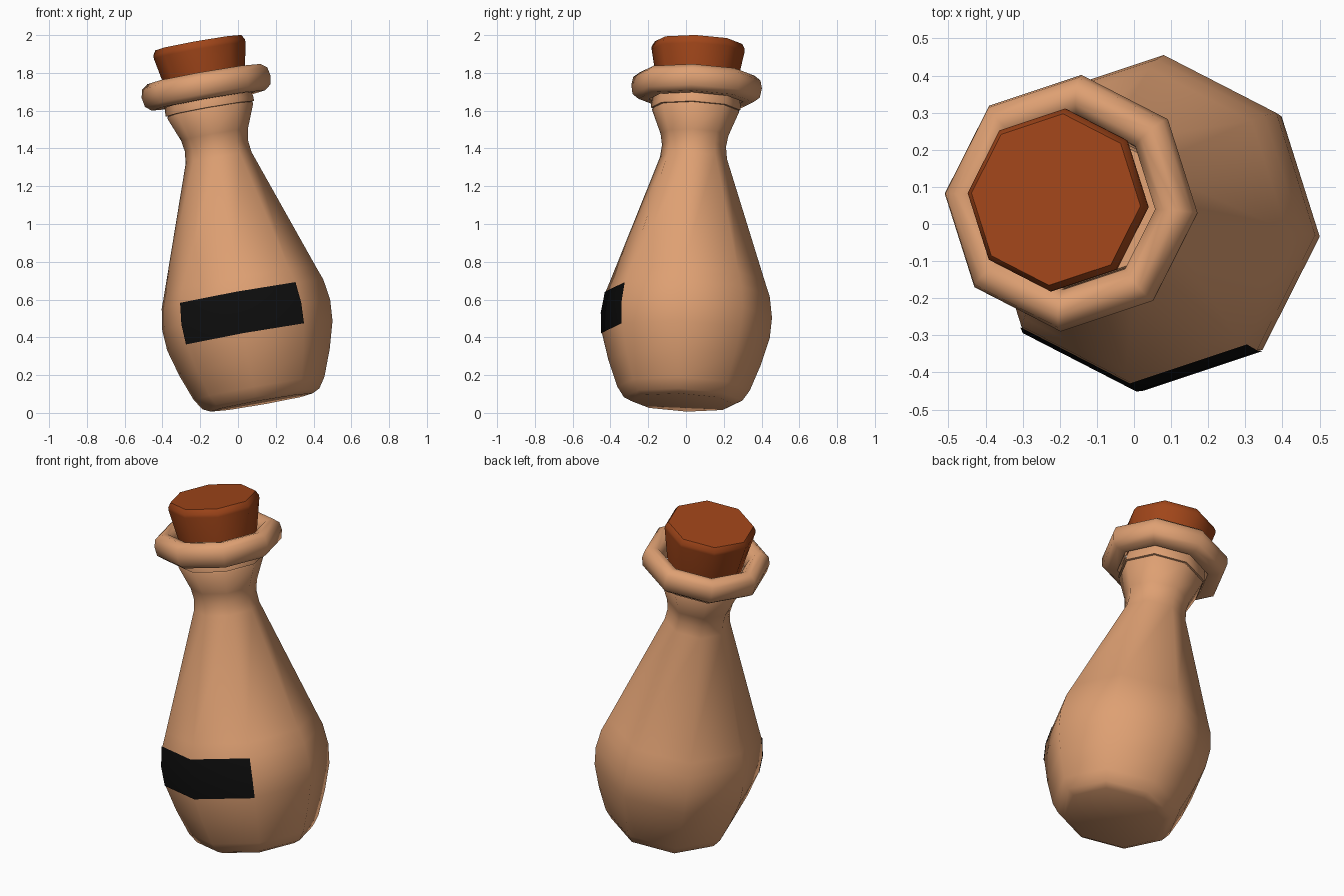
import bpy, bmesh, math
from mathutils import Matrix, Vector

if "Cube" in bpy.data.objects:
    bpy.data.objects.remove(bpy.data.objects["Cube"])

SIDES = 8
TURN = math.radians(-4.5)

# The whole bottle leans: base point plus tilted axis
AXIS = Vector((-0.176, 0.043, 1.0))
LEAN = (Matrix.Translation((0.125, -0.016, 0.055))
        @ Vector((0, 0, 1)).rotation_difference(AXIS).to_matrix().to_4x4())


def material(name, rgb):
    m = bpy.data.materials.new(name)
    m.diffuse_color = (*rgb, 1)
    m.use_nodes = True
    m.node_tree.nodes["Principled BSDF"].inputs["Base Color"].default_value = m.diffuse_color
    return m


def lathe(name, profile, mat, first=0, count=SIDES, closed=False, caps=True, smooth=50):
    """Sweep (radius, height) points around the leaning axis, over count facets."""
    bm = bmesh.new()
    full = count == SIDES
    cols = count if full else count + 1
    rows = []
    for r, t in profile:
        angles = [TURN + (first + i) * math.tau / SIDES for i in range(cols)]
        rows.append([bm.verts.new((r * math.cos(a), r * math.sin(a), t)) for a in angles])
    pairs = list(zip(rows, rows[1:]))
    if closed:
        pairs.append((rows[-1], rows[0]))
    for lo, hi in pairs:
        for i in range(count):
            j = (i + 1) % cols
            bm.faces.new((lo[i], lo[j], hi[j], hi[i]))
    if full and caps and not closed:
        bm.faces.new(rows[0][::-1])
        bm.faces.new(rows[-1])
    if full:
        bmesh.ops.recalc_face_normals(bm, faces=bm.faces)
    bm.transform(LEAN)
    me = bpy.data.meshes.new(name)
    bm.to_mesh(me)
    bm.free()
    me.materials.append(mat)
    ob = bpy.data.objects.new(name, me)
    bpy.context.collection.objects.link(ob)
    bpy.ops.object.select_all(action='DESELECT')
    ob.select_set(True)
    bpy.context.view_layer.objects.active = ob
    bpy.ops.object.shade_smooth_by_angle(angle=math.radians(smooth))
    return ob


clay = material("clay", (0.73, 0.35, 0.17))
cork = material("cork", (0.35, 0.06, 0.01))
black = material("black", (0.004, 0.004, 0.004))

# Body and neck
band = [(0.446, 0.36), (0.453, 0.47), (0.436, 0.583)]
lathe("bottle_body",
      [(0.275, 0.0), (0.315, 0.02), (0.352, 0.075), (0.405, 0.215)] + band +
      [(0.408, 0.66), (0.178, 1.315), (0.170, 1.38), (0.180, 1.44),
       (0.232, 1.57), (0.215, 1.60)], clay)

# Small collar under the lip
lathe("neck_collar", [(0.205, 1.575), (0.238, 1.58), (0.238, 1.605), (0.225, 1.66)],
      clay, caps=False)

# Rounded lip ring
lathe("lip_ring",
      [(0.25, 1.625), (0.305, 1.625), (0.338, 1.65), (0.347, 1.70), (0.338, 1.742),
       (0.305, 1.767), (0.265, 1.76), (0.235, 1.725), (0.23, 1.66)], clay, closed=True, smooth=60)

# Stopper
lathe("cork_stopper", [(0.19, 1.60), (0.247, 1.893), (0.247, 1.91), (0.232, 1.936)], cork)

# Label wrapping the two front facets
lathe("label", [(r + 0.004, t) for r, t in band], black, first=5, count=2)
